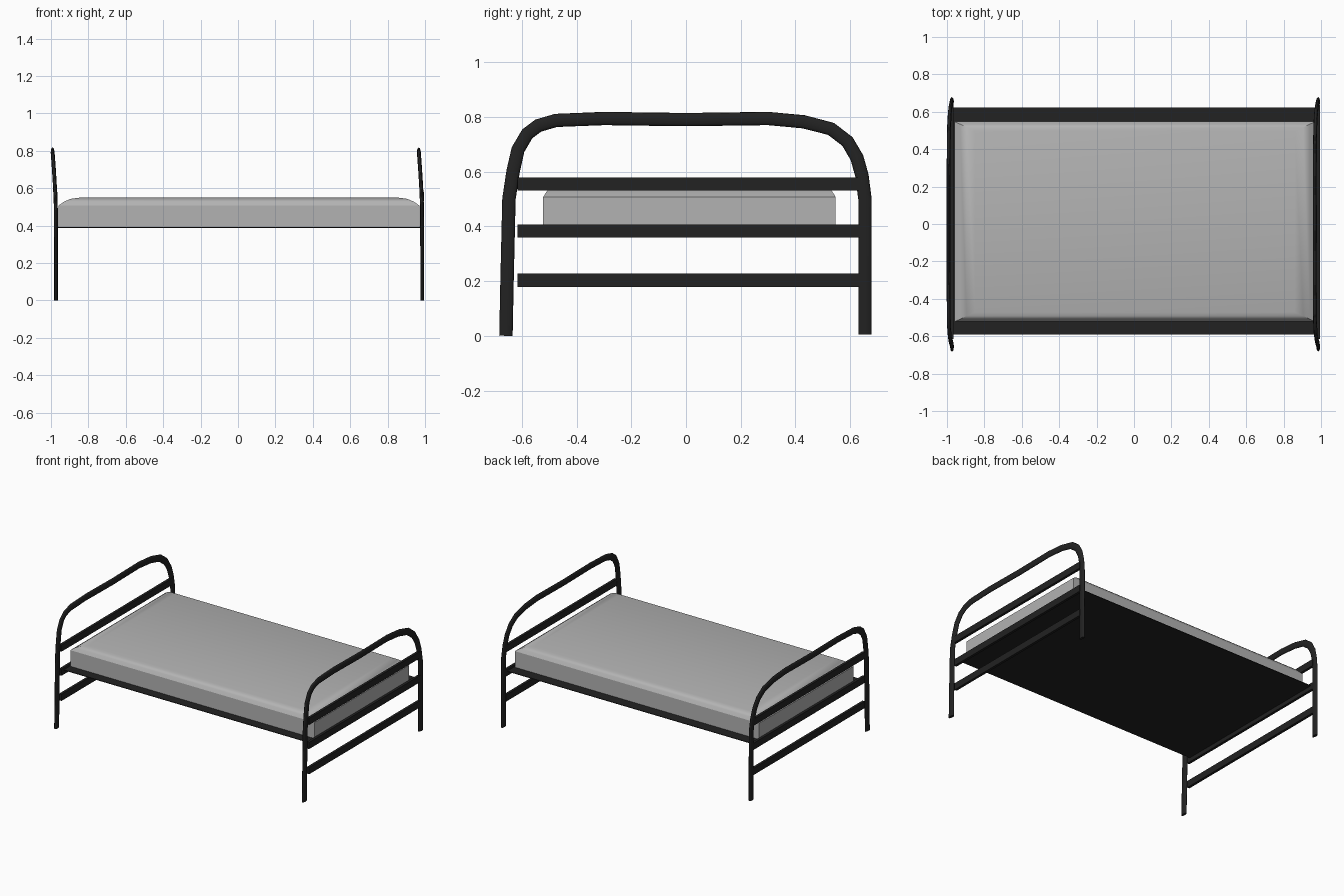
import bpy
import bmesh

cube = bpy.data.objects.get("Cube")
if cube:
    bpy.data.objects.remove(cube)


def make_material(name, value):
    mat = bpy.data.materials.new(name)
    mat.use_nodes = True
    color = (value, value, value, 1)
    mat.diffuse_color = color
    mat.node_tree.nodes["Principled BSDF"].inputs["Base Color"].default_value = color
    return mat


black = make_material("black metal", 0.016)
grey = make_material("grey fabric", 0.45)


def add_mesh(name, bm, mat):
    mesh = bpy.data.meshes.new(name)
    bmesh.ops.recalc_face_normals(bm, faces=bm.faces)
    bm.to_mesh(mesh)
    bm.free()
    mesh.materials.append(mat)
    obj = bpy.data.objects.new(name, mesh)
    bpy.context.collection.objects.link(obj)
    return obj


def add_box(name, low, high, mat):
    bm = bmesh.new()
    bmesh.ops.create_cube(bm, size=1)
    for v in bm.verts:
        v.co = [(a + b) / 2 + c * (b - a) for a, b, c in zip(low, high, v.co)]
    return add_mesh(name, bm, mat)


# End frames: flattened bent tube leaning at the top, plus three rails
ARCH = [(-0.658, 0), (-0.654, 0.2), (-0.647, 0.5), (-0.632, 0.6),
        (-0.614, 0.68), (-0.58, 0.738), (-0.54, 0.768), (-0.475, 0.787),
        (-0.3, 0.794), (0, 0.79), (0.3, 0.794), (0.43, 0.782),
        (0.53, 0.756), (0.59, 0.71), (0.625, 0.65), (0.643, 0.585),
        (0.654, 0.5), (0.654, 0.2), (0.654, 0.005)]
FLATTEN = 0.42


def end_frame(side, x):
    curve = bpy.data.curves.new(side + "_arch", "CURVE")
    curve.dimensions = "3D"
    curve.bevel_depth = 0.0245
    curve.bevel_resolution = 2
    curve.use_fill_caps = True
    spline = curve.splines.new("POLY")
    spline.points.add(len(ARCH) - 1)
    for point, (y, z) in zip(spline.points, ARCH):
        lean = -0.018 * (max(0, z - 0.45) / 0.34) ** 1.5
        point.co = (lean / FLATTEN, y, z, 1)
    curve.materials.append(black)
    arch = bpy.data.objects.new(side + "_arch", curve)
    arch.location.x = x
    arch.scale.x = FLATTEN
    bpy.context.collection.objects.link(arch)
    for label, z in (("lower", 0.203), ("middle", 0.383), ("upper", 0.555)):
        add_box(f"{side}_{label}_rail", (x - 0.009, -0.616, z - 0.024),
                (x + 0.009, 0.64, z + 0.024), black)


end_frame("right", -0.973)
end_frame("left", 0.985)

# Flat bed base
add_box("bed_base", (-0.97, -0.59, 0.388), (0.98, 0.622, 0.392), black)

# Mattress: stacked rings with a softly rounded top
bm = bmesh.new()
rings = []
for dx, dy, z in ((0, 0, 0.392), (0, 0, 0.507), (0.03, 0.013, 0.528),
                  (0.065, 0.03, 0.543), (0.11, 0.05, 0.549)):
    x0, x1, y0, y1 = -0.96 + dx, 0.97 - dx, -0.522 + dy, 0.547 - dy
    rings.append([bm.verts.new((x, y, z))
                  for x, y in ((x0, y0), (x1, y0), (x1, y1), (x0, y1))])
for a, b in zip(rings, rings[1:]):
    for i in range(4):
        j = (i + 1) % 4
        bm.faces.new((a[i], a[j], b[j], b[i]))
bm.faces.new(rings[0])
bm.faces.new(rings[-1])
mattress = add_mesh("mattress", bm, grey)
bpy.ops.object.select_all(action="DESELECT")
mattress.select_set(True)
bpy.context.view_layer.objects.active = mattress
bpy.ops.object.shade_smooth_by_angle()
